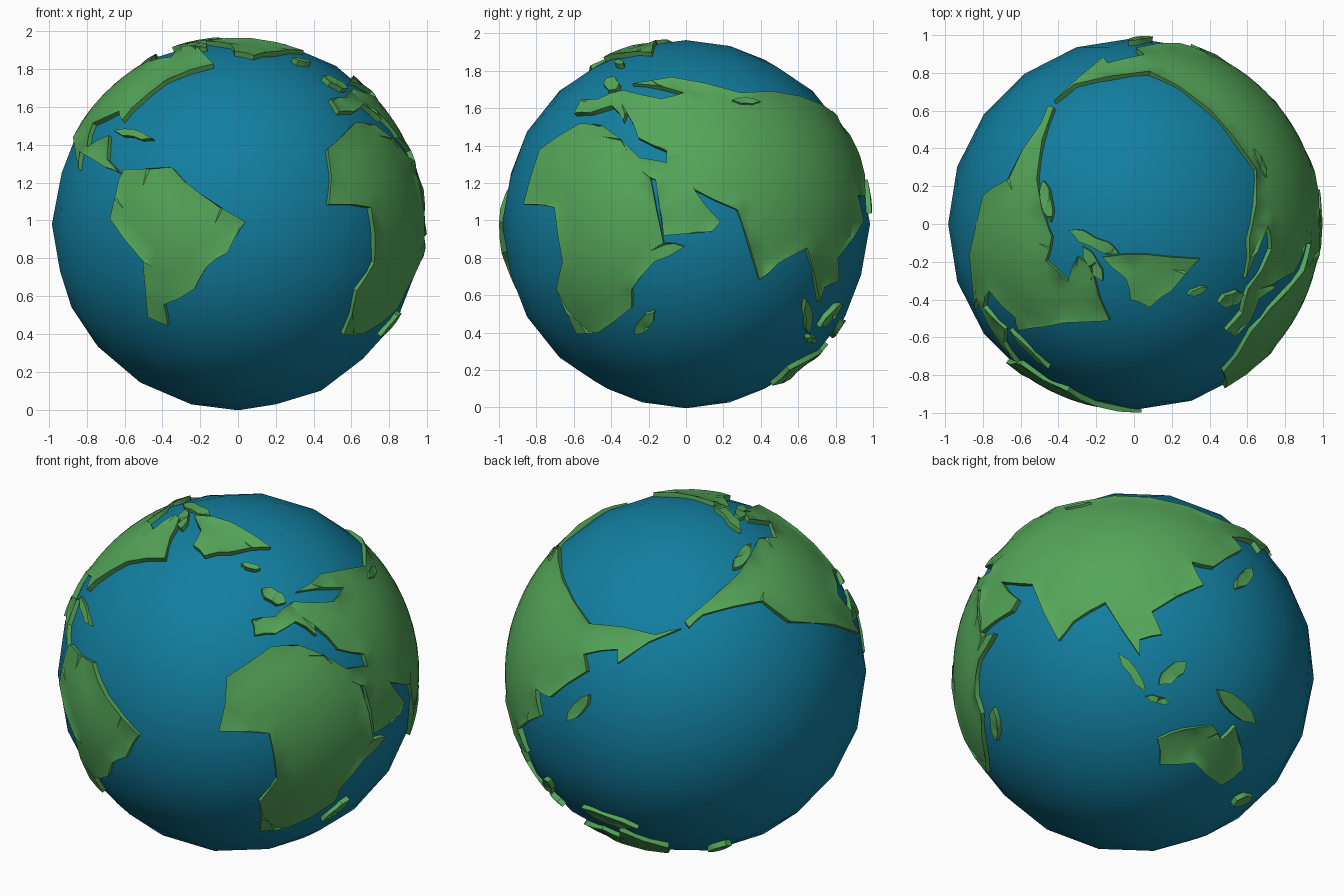
import bpy, bmesh, math, random
from mathutils import Vector
from mathutils.geometry import delaunay_2d_cdt

if "Cube" in bpy.data.objects:
    bpy.data.objects.remove(bpy.data.objects["Cube"])

random.seed(4)
CENTRE = Vector((0, 0, 0.98))
EDGE_R, LAND_R, BASE_R, OCEAN_R = 1.0, 0.989, 0.955, 0.984

# Drawing views used to place coast corners: centre u, centre v, scale, azimuth, elevation
VIEWS = {
    "front": (238.5, 225.3, 189.5, 0, 0),
    "right": (686.5, 224.5, 186.7, 90, 0),
    "top": (1134.5, 225, 189, 0, 90),
    "fr": (239, 673, 184, 35, 25),
    "bl": (685, 673, 184, 215, 25),
    "br": (1134, 673, 184, 140, -30),
}


def material(name, rgb):
    m = bpy.data.materials.new(name)
    m.diffuse_color = (*rgb, 1)
    m.use_nodes = True
    m.node_tree.nodes["Principled BSDF"].inputs["Base Color"].default_value = m.diffuse_color
    return m


GREEN = material("land_green", (0.09, 0.38, 0.10))
BLUE = material("ocean_blue", (0.006, 0.21, 0.35))


def trace(view, pts):
    """Turn view coordinates into directions on the globe."""
    cu, cv, s, az, el = VIEWS[view]
    a, e = math.radians(az), math.radians(el)
    right = Vector((math.cos(a), math.sin(a), 0))
    up = Vector((-math.sin(e) * math.sin(a), math.sin(e) * math.cos(a), math.cos(e)))
    toward = right.cross(up)
    out = []
    for u, v in pts:
        x, y = (u - cu) / s, (cv - v) / s
        d = math.sqrt(max(0.0, 1 - x * x - y * y))
        out.append((right * x + up * y + toward * d).normalized())
    return out


def roughen(ring):
    """Split each coast edge in two with a small sideways wobble."""
    out = []
    for a, b in zip(ring, ring[1:] + ring[:1]):
        d = b - a
        w = min(0.06 * d.length, 0.005) * random.uniform(-1, 1)
        out += [a, (a + b) / 2 + d.orthogonal().normalized() * w]
    return out


# Evenly spread directions used to curve the land interiors
N = 2000
SPREAD = []
for i in range(N):
    z = 1 - (2 * i + 1) / N
    t, r = i * math.pi * (3 - math.sqrt(5)), math.sqrt(1 - z * z)
    SPREAD.append(Vector((r * math.cos(t), r * math.sin(t), z)))


def land(name, **parts):
    """Raised slab: fill a coastline stereographically, lift it to the globe, add cliffs."""
    coast = [p for view, pts in parts.items() for p in trace(view.split("_")[0], pts)]
    c = sum(coast, Vector()).normalized()
    e1 = c.orthogonal().normalized()
    e2 = c.cross(e1)

    def flat(p):
        return Vector((p.dot(e1), p.dot(e2))) / (1 + p.dot(c))

    ring = roughen([flat(p) for p in coast])
    n = len(ring)
    if sum(ring[i - 1].cross(ring[i]) for i in range(n)) < 0:
        ring.reverse()
    inner = [flat(p) for p in SPREAD if p.dot(c) > -0.5]
    verts, _, faces, *_ = delaunay_2d_cdt(ring + inner, [], [list(range(n))], 1, 1e-5)
    bm = bmesh.new()
    bv = []
    for q in verts:
        s = q.length_squared
        bv.append(bm.verts.new((e1 * 2 * q.x + e2 * 2 * q.y + c * (1 - s)) / (1 + s)))
    for f in faces:
        bm.faces.new([bv[i] for i in f])
    bmesh.ops.delete(bm, geom=[v for v in bm.verts if not v.link_faces], context='VERTS')
    for v in bm.verts:
        v.co *= EDGE_R if v.is_boundary else LAND_R
    rim = [e for e in bm.edges if e.is_boundary]
    for v in bmesh.ops.extrude_edge_only(bm, edges=rim)["geom"]:
        if isinstance(v, bmesh.types.BMVert):
            v.co = v.co.normalized() * BASE_R
    bmesh.ops.recalc_face_normals(bm, faces=bm.faces)
    if sum(f.normal.dot(f.calc_center_median()) * f.calc_area() for f in bm.faces) < 0:
        bmesh.ops.reverse_faces(bm, faces=bm.faces)
    me = bpy.data.meshes.new(name)
    bm.to_mesh(me)
    bm.free()
    me.shade_smooth()
    me.set_sharp_from_angle(angle=math.radians(35))
    me.materials.append(GREEN)
    ob = bpy.data.objects.new(name, me)
    ob.location = CENTRE
    bpy.context.collection.objects.link(ob)


def island(name, view, u, v, length, width, angle):
    """Small six-cornered island, given as a tilted oval in a view."""
    a = math.radians(angle)
    pts = []
    for k in range(6):
        t = k * math.pi / 3
        x, y = length * math.cos(t), width * math.sin(t)
        pts.append((u + x * math.cos(a) - y * math.sin(a), v + x * math.sin(a) + y * math.cos(a)))
    land(name, **{view: pts})


# Ocean ball
bpy.ops.mesh.primitive_ico_sphere_add(subdivisions=3, radius=OCEAN_R, location=CENTRE)
ocean = bpy.context.object
ocean.name = "ocean"
ocean.data.shade_smooth()
ocean.data.materials.append(BLUE)

# Continents
land("south_america", front=[
    (124, 170), (172, 168), (201, 195), (246, 223), (228, 254), (207, 268), (195, 290),
    (164, 306), (168, 327), (148, 318), (143, 262), (110, 220), (119, 180)])

land("north_america",
     top=[(1054, 108), (1037, 180), (1052, 238), (1046, 262), (1068, 283), (1078, 258),
          (1092, 268), (1110, 322)],
     front=[(168, 80), (132, 109), (122, 121), (119, 112), (93, 124), (87, 148),
            (109, 136), (107, 160), (121, 175), (105, 168), (80, 153)],
     bl=[(860, 634), (790, 622), (762, 601), (702, 615), (688, 628)])

land("africa_and_eurasia",
     right=[(580, 124), (540, 150), (524, 205), (555, 208), (563, 262), (557, 290),
            (577, 334), (598, 333), (632, 308), (632, 290), (655, 262), (685, 247),
            (664, 243), (651, 178), (656, 180), (664, 236), (712, 232), (721, 222),
            (695, 190), (738, 210), (760, 280)],
     br=[(1073, 622), (1105, 603), (1140, 656), (1140, 640), (1162, 635), (1152, 612),
         (1204, 585), (1192, 562), (1214, 567)],
     bl=[(585, 672), (582, 655), (616, 650), (616, 664), (680, 629)],
     top=[(1075, 85), (1150, 72), (1210, 110), (1257, 170), (1250, 240)],
     fr=[(298, 592), (345, 588), (335, 602), (295, 602), (276, 617), (253, 620),
         (256, 636), (277, 634), (297, 622), (318, 636), (316, 626), (340, 650), (366, 655)],
     right_north=[(667, 163), (640, 158), (603, 126)])

land("australia", br=[
    (1158, 741), (1160, 766), (1195, 764), (1222, 787), (1244, 770), (1236, 727),
    (1222, 741), (1214, 727), (1183, 731)])

land("greenland", fr=[
    (195, 515), (232, 522), (272, 547), (232, 552), (205, 556), (194, 545), (202, 530)])

# Islands
island("cuba", "front", 133, 135, 20, 4, 12)
island("madagascar", "right", 645, 324, 15, 6, -50)
island("sumatra", "br", 1132, 673, 24, 5, 55)
island("java", "br", 1158, 701, 13, 4, 15)
island("borneo", "br", 1173, 674, 18, 8, -40)
island("new_guinea", "br", 1238, 708, 26, 8, 42)
island("new_zealand", "br", 1244, 803, 11, 4, -25)
island("japan", "bl", 576, 709, 17, 6, -50)
island("britain", "fr", 275, 596, 14, 7, 30)
island("iceland", "fr", 252, 566, 10, 3, 15)
island("baffin_island", "top", 1093, 265, 20, 6, 60)
island("arctic_islands", "top", 1094, 243, 28, 7, 25)
island("western_arctic_island", "bl", 742, 556, 15, 6, -55)
island("siberian_island", "right", 747, 101, 14, 3, 3)
